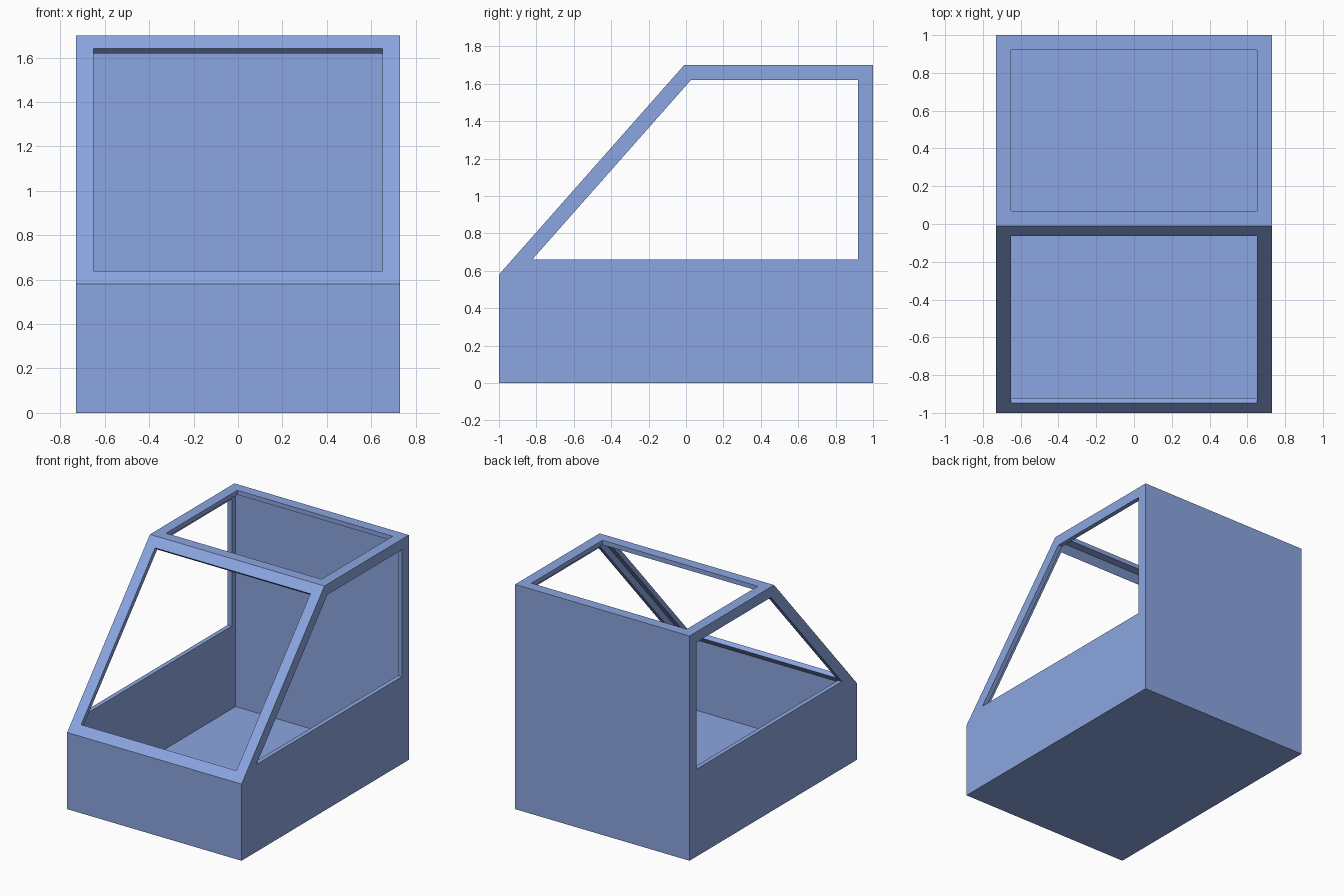
import bpy, bmesh
from mathutils import Vector

if "Cube" in bpy.data.objects:
    bpy.data.objects.remove(bpy.data.objects["Cube"])

HALF_W, FRAME, WALL = 0.73, 0.08, 0.034
# Side outline (y, z): tub rectangle below, sloped cabin above
PROFILE = [(-1, 0), (1, 0), (1, 0.58), (1, 1.70), (-0.01, 1.70), (-1, 0.58)]

bm = bmesh.new()
left, right = [[bm.verts.new((s * HALF_W, y, z)) for y, z in PROFILE] for s in (-1, 1)]

# Outer skin: floor, back, roof, windscreen and front panels, then both sides
panels = []
for i in range(6):
    j = (i + 1) % 6
    panels.append(bm.faces.new((left[i], left[j], right[j], right[i])))
uppers = []
for side in (left, right):
    bm.faces.new((side[0], side[1], side[2], side[5]))
    uppers.append(bm.faces.new((side[5], side[2], side[3], side[4])))
bmesh.ops.recalc_face_normals(bm, faces=bm.faces)

# Window openings: roof, windscreen and the two sides
openings = [panels[3], panels[4]] + uppers
bmesh.ops.inset_individual(bm, faces=openings, thickness=FRAME, use_even_offset=True)
bmesh.ops.delete(bm, geom=openings, context='FACES')
bm.normal_update()


def inward(vert):
    """Offset that keeps every wall exactly WALL thick."""
    normals = []
    for f in vert.link_faces:
        if all(f.normal.dot(n) < 0.999 for n in normals):
            normals.append(f.normal.copy())
    move = Vector()
    flat = [n for n in normals if abs(n.x) < 0.5]
    for n in normals:
        if abs(n.x) >= 0.5:
            move += n
    if len(flat) == 1:
        move += flat[0]
    elif len(flat) == 2:
        move += (flat[0] + flat[1]) / (1 + flat[0].dot(flat[1]))
    return -WALL * move


# Inner skin and the rims joining it to the outer skin
outer_faces = list(bm.faces)
rim_edges = [e for e in bm.edges if len(e.link_faces) == 1]
offsets = [(v, v.co + inward(v)) for v in bm.verts]
inner = {v: bm.verts.new(co) for v, co in offsets}
for f in outer_faces:
    bm.faces.new([inner[v] for v in reversed(f.verts)])
for e in rim_edges:
    a, b = e.verts
    bm.faces.new((a, b, inner[b], inner[a]))
bmesh.ops.recalc_face_normals(bm, faces=bm.faces)

mesh = bpy.data.meshes.new("cab_shell")
bm.to_mesh(mesh)
bm.free()
cab = bpy.data.objects.new("cab_shell", mesh)
bpy.context.collection.objects.link(cab)

# Blue paint
paint = bpy.data.materials.new("blue_paint")
paint.diffuse_color = (0.26, 0.38, 0.75, 1)
paint.use_nodes = True
paint.node_tree.nodes["Principled BSDF"].inputs["Base Color"].default_value = paint.diffuse_color
mesh.materials.append(paint)
